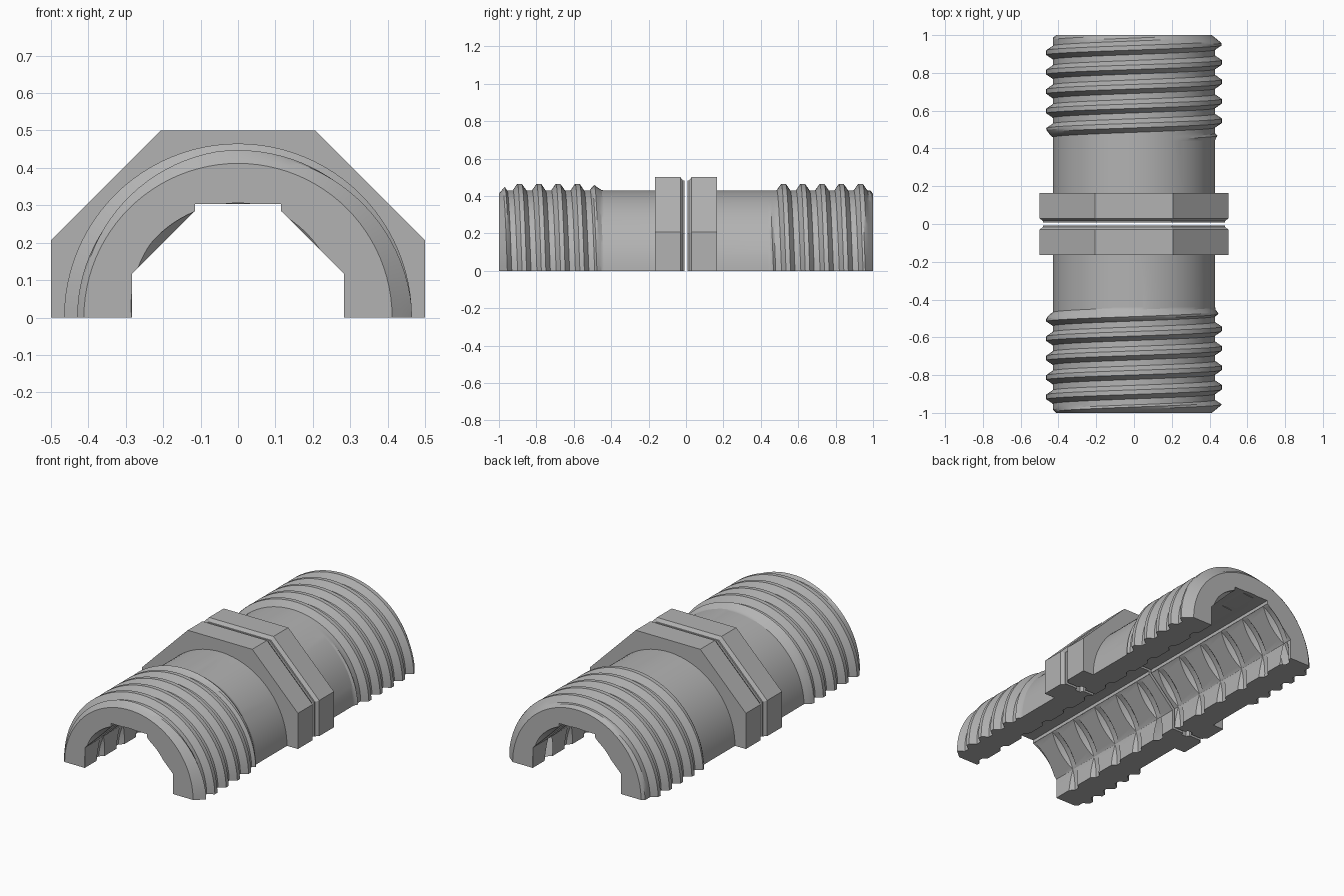
import bpy, bmesh
from math import sin, cos, pi, radians, floor, tau

if "Cube" in bpy.data.objects:
    bpy.data.objects.remove(bpy.data.objects["Cube"])

grey = bpy.data.materials.new("metal_grey")
grey.use_nodes = True
grey.diffuse_color = (0.45, 0.45, 0.45, 1)
grey.node_tree.nodes["Principled BSDF"].inputs["Base Color"].default_value = grey.diffuse_color


def lerp_table(table, x):
    """Piecewise linear lookup, held constant past the ends."""
    if x <= table[0][0]:
        return table[0][1]
    for (x0, y0), (x1, y1) in zip(table, table[1:]):
        if x <= x1:
            return y0 + (y1 - y0) * (x - x0) / (x1 - x0)
    return table[-1][1]


def wedge(name, phis, rows, radius):
    """Solid around the y axis; phi runs from the top towards +x."""
    bm = bmesh.new()
    cols = []
    for phi in phis:
        col = []
        for y in rows(phi):
            r = radius(phi, y)
            col.append(bm.verts.new((r * sin(phi), y, r * cos(phi))))
        cols.append(col)
    lo = bm.verts.new((0, cols[0][0].co.y, 0))
    hi = bm.verts.new((0, cols[0][-1].co.y, 0))
    for a, b in zip(cols, cols[1:]):
        for i in range(len(a) - 1):
            bm.faces.new((a[i], a[i + 1], b[i + 1], b[i]))
        bm.faces.new((lo, a[0], b[0]))
        bm.faces.new((hi, b[-1], a[-1]))
    for col in (cols[0], cols[-1]):
        bm.faces.new([lo] + col + [hi])
    bmesh.ops.remove_doubles(bm, verts=bm.verts, dist=1e-5)
    bmesh.ops.recalc_face_normals(bm, faces=bm.faces)
    me = bpy.data.meshes.new(name)
    bm.to_mesh(me)
    bm.free()
    ob = bpy.data.objects.new(name, me)
    bpy.context.collection.objects.link(ob)
    me.materials.append(grey)
    return ob


def helix_rows(pitch, start, offsets, lo, hi, ends):
    """Rows that follow a thread, clamped to a span, between fixed end rows."""
    def rows(phi):
        ys = [start + pitch * (k + phi / tau) + o
              for k in range(-25, 26) for o in offsets]
        return [ends[0]] + [min(max(y, lo), hi) for y in ys] + [ends[1]]
    return rows


def thread_height(pitch, start, table, phi, y):
    u = (y - start) / pitch - phi / tau
    return lerp_table(table, abs(u - floor(u + 0.5)) * pitch)


def octagon(apothem_at):
    return lambda phi, y: apothem_at(y) / cos(phi - round(phi / (pi / 4)) * pi / 4)


def boolean(ob, other, operation):
    mod = ob.modifiers.new("cut", "BOOLEAN")
    mod.operation, mod.object, mod.solver = operation, other, "EXACT"
    bpy.ops.object.select_all(action="DESELECT")
    bpy.context.view_layer.objects.active = ob
    ob.select_set(True)
    bpy.ops.object.modifier_apply(modifier=mod.name)


half_turn = [radians(-90 + 3.75 * i) for i in range(49)]
wide_turn = [radians(-112.5 + 3.75 * i) for i in range(61)]
oct_half = [radians(a) for a in (-90, -67.5, -22.5, 22.5, 67.5, 90)]
oct_wide = [radians(a) for a in (-112.5, -67.5, -22.5, 22.5, 67.5, 112.5)]

# Cutters: octagonal bore, flat top slot, internal thread, seal groove
bore = wedge("bore_cutter", oct_wide, lambda p: [-1.1, 1.1], octagon(lambda y: 0.283))

bpy.ops.mesh.primitive_cube_add(size=1, location=(0, 0, 0.1015))
slot = bpy.context.object
slot.name = "slot_cutter"
slot.scale = (0.231, 2.2, 0.403)

IN_PITCH, IN_START = 0.18, -0.99
in_table = [(0.015, 0.306), (0.05, 0.268)]
inner = wedge("inner_thread_cutter", wide_turn,
              helix_rows(IN_PITCH, IN_START, (-0.05, -0.015, 0.015, 0.05),
                         -1.1, 1.1, (-1.1, 1.1)),
              lambda p, y: thread_height(IN_PITCH, IN_START, in_table, p, y))

bpy.ops.mesh.primitive_torus_add(major_radius=0.38, minor_radius=0.03,
                                 major_segments=64, minor_segments=6,
                                 rotation=(pi / 2, 0, 0))
groove = bpy.context.object
groove.name = "seal_groove_cutter"
cutters = [bore, slot, inner, groove]

# Outer thread shape and its run-out at both ends
PITCH = 0.103
out_table = [(0.012, 0.465), (0.036, 0.43)]
runout = [(0.45, 0.43), (0.50, 0.465), (0.955, 0.467), (1.0, 0.412)]
flange_shape = [(0.016, 0.482), (0.03, 0.5)]
offsets = (-0.036, -0.024, -0.012, 0, 0.012, 0.024, 0.036, PITCH / 2)

for name, side, start in (("front", -1, -0.89), ("back", 1, 0.933)):
    ends = sorted((side * 0.08, side * 1.0))
    span = sorted((side * 0.44, side * 1.0))
    pipe = wedge(name + "_threaded_half", half_turn,
                 helix_rows(PITCH, start, offsets, *span, ends),
                 lambda p, y: min(lerp_table(runout, abs(y)),
                                  thread_height(PITCH, start, out_table, p, y)))
    ys = sorted(side * y for y in (0.008, 0.016, 0.03, 0.165))
    flange = wedge(name + "_flange", oct_half, lambda p: ys,
                   octagon(lambda y: lerp_table(flange_shape, abs(y))))
    boolean(pipe, flange, "UNION")
    bpy.data.objects.remove(flange)
    for cutter in cutters:
        boolean(pipe, cutter, "DIFFERENCE")
    bpy.ops.object.shade_smooth_by_angle(angle=radians(25))

for cutter in cutters:
    bpy.data.objects.remove(cutter)
